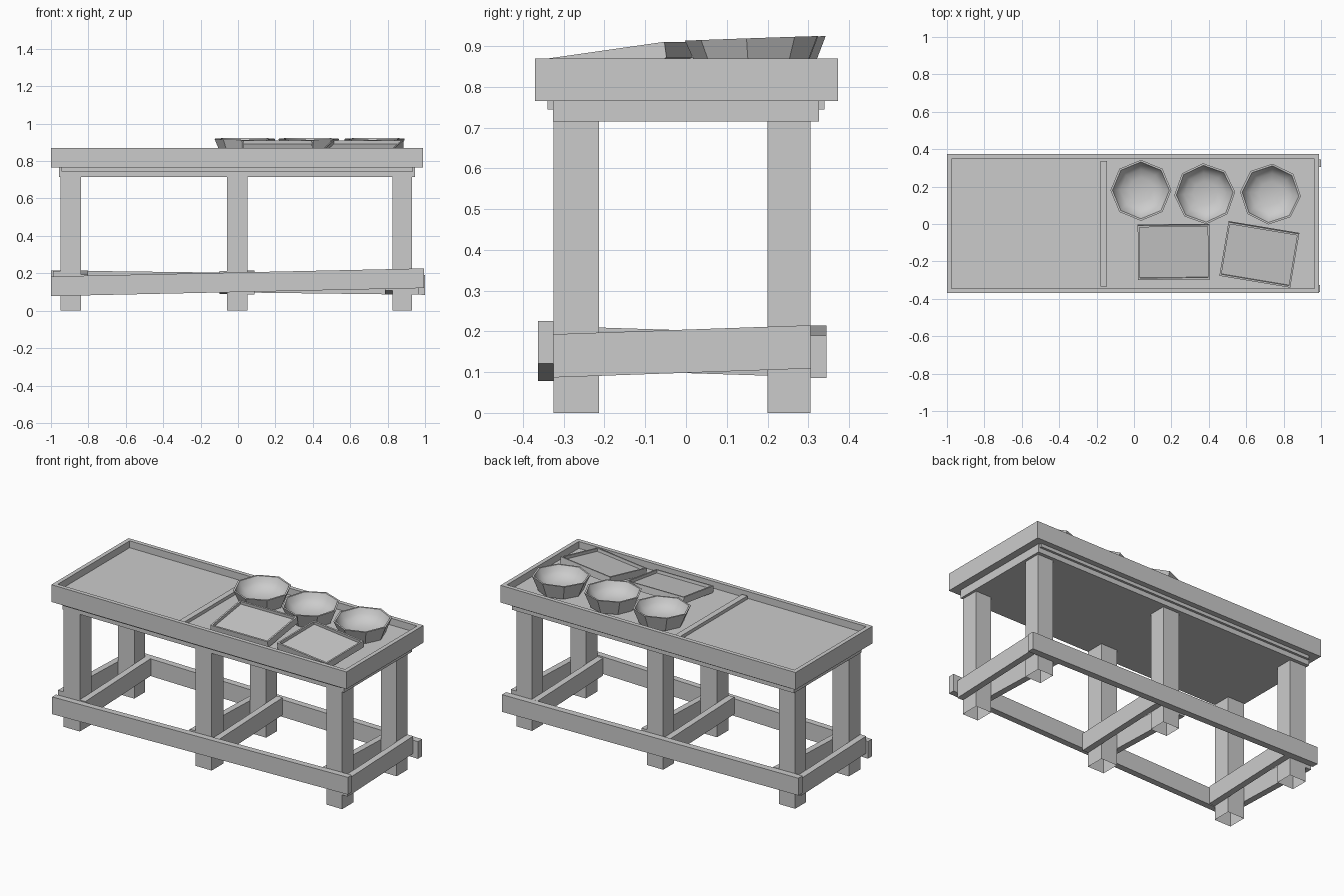
import bpy, bmesh, math
from mathutils import Matrix, Vector

if "Cube" in bpy.data.objects:
    bpy.data.objects.remove(bpy.data.objects["Cube"], do_unlink=True)

grey = bpy.data.materials.new("plain_grey")
grey.use_nodes = True
grey.diffuse_color = (0.6, 0.6, 0.6, 1)
grey.node_tree.nodes["Principled BSDF"].inputs["Base Color"].default_value = (0.6, 0.6, 0.6, 1)


def finish(name, bm):
    bmesh.ops.recalc_face_normals(bm, faces=bm.faces)
    mesh = bpy.data.meshes.new(name)
    bm.to_mesh(mesh)
    bm.free()
    mesh.materials.append(grey)
    obj = bpy.data.objects.new(name, mesh)
    bpy.context.collection.objects.link(obj)
    return obj


def new_box(x, y, z):
    """Box from three (low, high) ranges."""
    bm = bmesh.new()
    bmesh.ops.create_cube(bm, size=1)
    for v in bm.verts:
        v.co = Vector([r[0] if c < 0 else r[1] for c, r in zip(v.co, (x, y, z))])
    return bm


def box(name, x, y, z, rise_axis=None, rise=0, open_bottom=False):
    """Box whose high end on one axis can be lifted to slope it."""
    bm = new_box(x, y, z)
    if rise_axis is not None:
        high = (x, y)[rise_axis][1]
        for v in bm.verts:
            if abs(v.co[rise_axis] - high) < 1e-5:
                v.co.z += rise
    if open_bottom:
        low = min(bm.faces, key=lambda f: f.calc_center_median().z)
        bmesh.ops.delete(bm, geom=[low], context='FACES_ONLY')
    return finish(name, bm)


def hollow_box(name, x, y, z, wall, depth):
    """Box with a recessed top."""
    bm = new_box(x, y, z)
    top = max(bm.faces, key=lambda f: f.calc_center_median().z)
    bmesh.ops.inset_region(bm, faces=[top], thickness=wall)
    for v in top.verts:
        v.co.z -= depth
    wall_edges = list(top.edges)
    inner = [v for v in top.verts]
    # straight recess walls: keep the rim flat with a second loop at rim height
    top_z = z[1]
    rim = bmesh.ops.extrude_face_region(bm, geom=[top])
    for v in inner:
        if v.is_valid:
            v.co.z = top_z
    if top.is_valid:
        bmesh.ops.delete(bm, geom=[top], context='FACES_ONLY')
    return finish(name, bm)


# table top with raised rim, divider and stepped underside
hollow_box("table_top", (-1, 0.99), (-0.37, 0.373), (0.765, 0.87), 0.036, 0.042)
box("divider", (-0.18, -0.145), (-0.335, 0.338), (0.825, 0.848))
box("under_panel", (-0.945, 0.935), (-0.34, 0.34), (0.745, 0.766))
box("apron", (-0.957, 0.945), (-0.326, 0.326), (0.715, 0.766))

# three pairs of legs, each gripped by two opposed sloping cross beams
spans = {"right": (-0.95, -0.84), "middle": (-0.06, 0.05), "left": (0.825, 0.93)}
for side, (x0, x1) in spans.items():
    box(side + "_front_leg", (x0, x1), (-0.325, -0.213), (0, 0.716), open_bottom=True)
    box(side + "_back_leg", (x0, x1), (0.2, 0.305), (0, 0.716), open_bottom=True)
    box(side + "_cross_beam_a", (x0 - 0.038, x0), (-0.325, 0.305), (0.108, 0.213), 1, -0.02)
    box(side + "_cross_beam_b", (x1, x1 + 0.038), (-0.325, 0.305), (0.087, 0.193), 1, 0.022)

# long sloping stretchers
box("front_stretcher", (-1, 0.995), (-0.363, -0.325), (0.078, 0.183), 0, 0.043)
box("back_stretcher", (-1, 1), (0.305, 0.345), (0.11, 0.215), 0, -0.025)


def bowl(name, x, y, turn):
    """Eight-sided bowl, faceted outside and rounded inside."""
    profile = [(0.125, 0), (0.163, 0.09), (0.152, 0.09), (0.138, 0.06),
               (0.11, 0.036), (0.065, 0.02)]
    bm = bmesh.new()
    rings = [[bm.verts.new((r * math.cos(i * math.pi / 4), r * math.sin(i * math.pi / 4), z))
              for i in range(8)] for r, z in profile]
    for lower, upper in zip(rings, rings[1:]):
        for i in range(8):
            j = (i + 1) % 8
            bm.faces.new((lower[i], lower[j], upper[j], upper[i]))
    bm.faces.new(rings[0][::-1])
    bm.faces.new(rings[-1])
    obj = finish(name, bm)
    inner = range(16, 56)
    for f in obj.data.polygons:
        f.use_smooth = f.index in inner or f.index == len(obj.data.polygons) - 1
    rim = {16 + i for i in range(8)}
    for e in obj.data.edges:
        if set(e.vertices) <= rim:
            e.use_edge_sharp = True
    obj.location = (x, y, 0.829)
    obj.rotation_euler = (math.radians(2), 0, math.radians(turn))


for n, (x, y, turn) in enumerate([(0.037, 0.183, 0), (0.378, 0.165, 3), (0.73, 0.163, -4)], 1):
    bowl(f"bowl_{n}", x, y, turn)

# shallow trays propped up at the back
for n, (x, y, turn) in enumerate([(0.213, -0.152, 0.5), (0.67, -0.165, -9.5)], 1):
    tray = hollow_box(f"tray_{n}", (-0.192, 0.192), (-0.147, 0.147), (-0.04, 0), 0.014, 0.018)
    tray.matrix_world = (Matrix.Translation((x, y, 0.89)) @ Matrix.Rotation(math.radians(turn), 4, 'Z')
                         @ Matrix.Rotation(math.radians(8), 4, 'X'))
